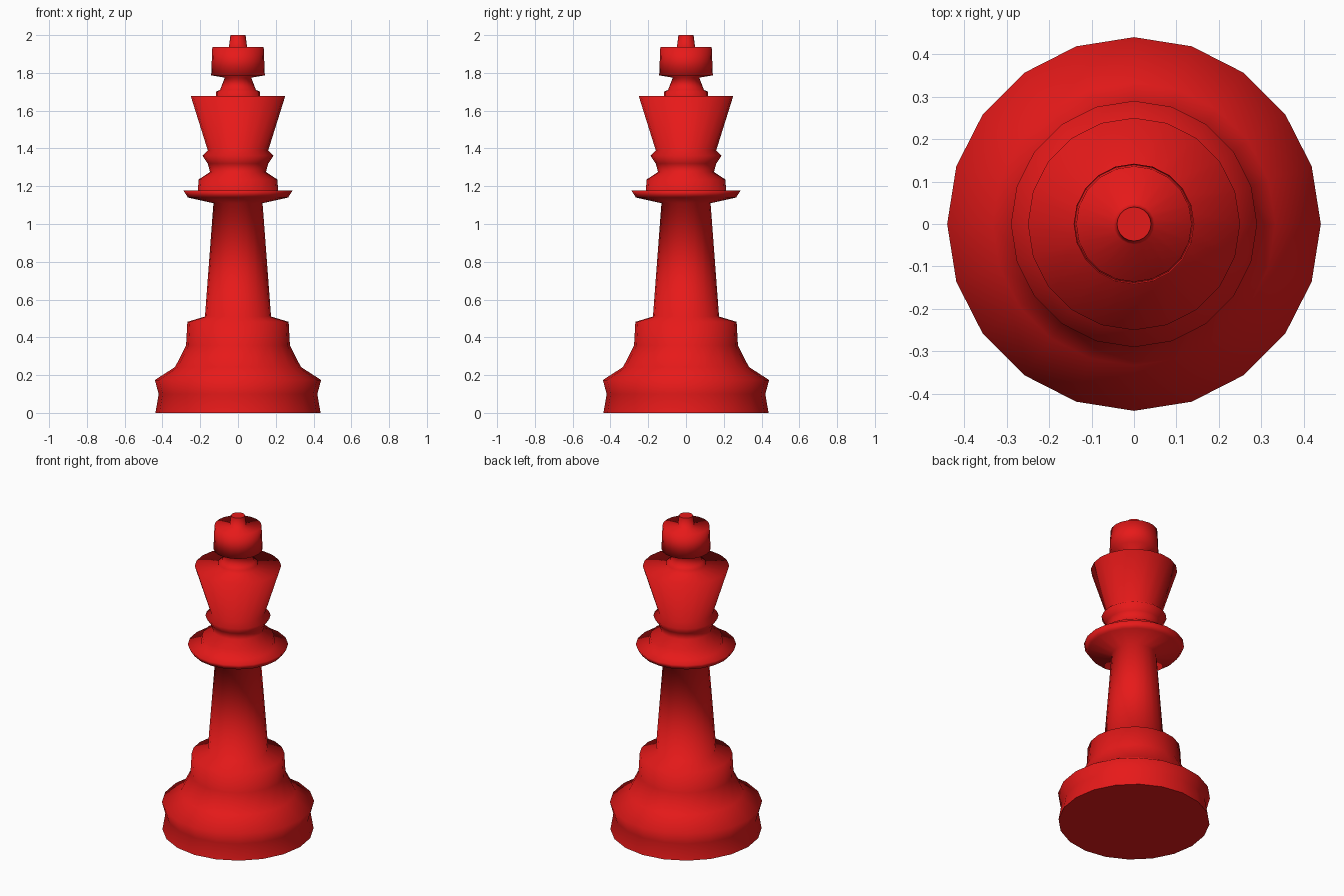
import bpy, bmesh
from math import cos, sin, tau

if "Cube" in bpy.data.objects:
    bpy.data.objects.remove(bpy.data.objects["Cube"])

SIDES = 20

red = bpy.data.materials.new("red_paint")
red.diffuse_color = (0.8, 0.01, 0.01, 1)
red.use_nodes = True
red.node_tree.nodes["Principled BSDF"].inputs["Base Color"].default_value = red.diffuse_color


def lathe(name, profile):
    """Revolve (radius, z) points around z; smooth sides, flat end caps."""
    bm = bmesh.new()
    rings = [[bm.verts.new((r * cos(tau * i / SIDES), r * sin(tau * i / SIDES), z))
              for i in range(SIDES)] for r, z in profile]
    for a, b in zip(rings, rings[1:]):
        for i in range(SIDES):
            j = (i + 1) % SIDES
            bm.faces.new((a[i], a[j], b[j], b[i])).smooth = True
    for ring in (rings[0][::-1], rings[-1]):
        cap = bm.faces.new(ring)
        for e in cap.edges:
            e.smooth = False
    mesh = bpy.data.meshes.new(name)
    bm.to_mesh(mesh)
    bm.free()
    mesh.materials.append(red)
    obj = bpy.data.objects.new(name, mesh)
    bpy.context.collection.objects.link(obj)
    return obj


# stepped foot
foot = [(0.437, 0), (0.42, 0.10), (0.44, 0.174), (0.333, 0.243),
        (0.275, 0.357), (0.268, 0.482), (0.175, 0.51)]
# tapered stem and flange
stem = [(0.13, 1.11), (0.265, 1.14), (0.29, 1.178), (0.213, 1.178)]
# rings below the cup, then the flared cup
cup = [(0.208, 1.236), (0.148, 1.275), (0.16, 1.32), (0.188, 1.362),
       (0.16, 1.39), (0.25, 1.677)]
# collar, neck, crown block and tip
crown = [(0.116, 1.677), (0.116, 1.70), (0.095, 1.71), (0.07, 1.775),
         (0.142, 1.787), (0.136, 1.937), (0.048, 1.937), (0.04, 2.0)]

lathe("turned_chess_piece", foot + stem + cup + crown)
